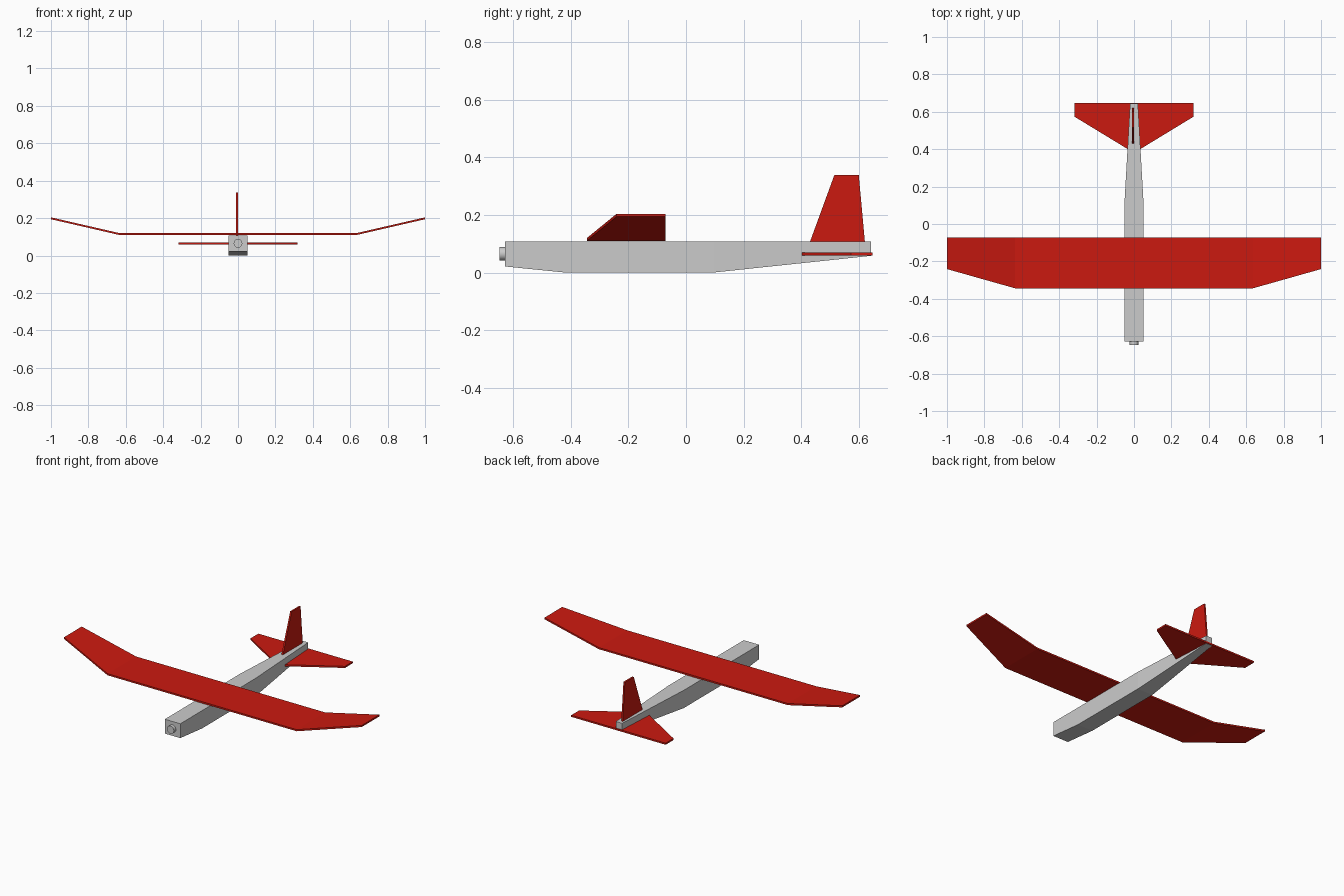
import bpy, bmesh, math
from mathutils import Vector

if "Cube" in bpy.data.objects:
    bpy.data.objects.remove(bpy.data.objects["Cube"])

red = bpy.data.materials.new("red_paint")
red.diffuse_color = (0.6, 0.01, 0.005, 1)
red.use_nodes = True
red.node_tree.nodes["Principled BSDF"].inputs["Base Color"].default_value = red.diffuse_color


def finish(name, bm, mat=None):
    bmesh.ops.recalc_face_normals(bm, faces=bm.faces)
    me = bpy.data.meshes.new(name)
    bm.to_mesh(me)
    bm.free()
    ob = bpy.data.objects.new(name, me)
    bpy.context.collection.objects.link(ob)
    if mat:
        me.materials.append(mat)
    return ob


def loft(name, sections, mat=None):
    """Bridge equal-length point loops and cap both ends."""
    bm = bmesh.new()
    rings = [[bm.verts.new(p) for p in s] for s in sections]
    n = len(rings[0])
    for a, b in zip(rings, rings[1:]):
        for i in range(n):
            j = (i + 1) % n
            bm.faces.new((a[i], a[j], b[j], b[i]))
    bm.faces.new(rings[0])
    bm.faces.new(rings[-1])
    return finish(name, bm, mat)


def panel(name, stations, thick=0.010):
    """Flat surface: stations of (x, leading y, trailing y, bottom z)."""
    return loft(name, [[(x, le, z), (x, te, z), (x, te, z + thick), (x, le, z + thick)]
                       for x, le, te, z in stations], red)


def mirrored(half):
    return [(-x, *r) for x, *r in reversed(half)] + half


# Fuselage: (y, half width, bottom z) with a flat top
TOP = 0.108
loft("fuselage", [[(-w, y, b), (w, y, b), (w, y, TOP), (-w, y, TOP)]
                  for y, w, b in [(-0.628, 0.052, 0.021), (-0.42, 0.052, 0),
                                  (0.095, 0.052, 0), (0.643, 0.021, 0.058)]])

# Main wing with raised tips
panel("wing", mirrored([(0.635, -0.344, -0.071, 0.110), (1.0, -0.241, -0.071, 0.194)]))

# Horizontal tail
panel("tailplane", mirrored([(0.036, 0.402, 0.648, 0.059), (0.317, 0.573, 0.648, 0.059)]))

# Vertical fin, set slightly off centre
fin = [(0.431, TOP), (0.621, TOP), (0.600, 0.338), (0.515, 0.338)]
loft("fin", [[(x, y, z) for y, z in fin] for x in (-0.010, 0.0)], red)

# Motor stub on the nose
bpy.ops.mesh.primitive_cylinder_add(vertices=32, radius=0.023, depth=0.022,
                                    location=(0, -0.637, 0.065),
                                    rotation=(math.pi / 2, 0, 0))
bpy.context.object.name = "motor_stub"
bpy.ops.object.shade_smooth_by_angle()
